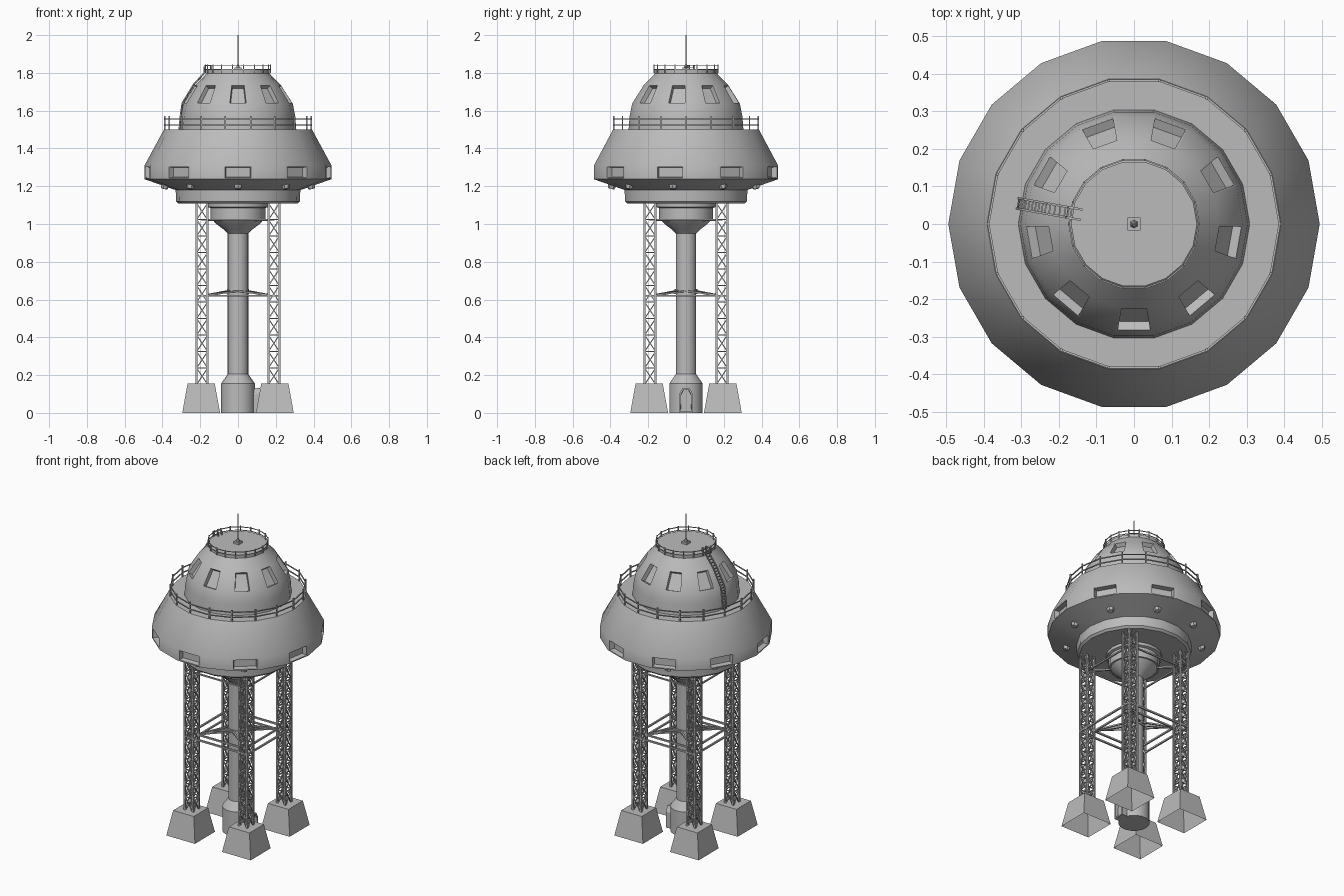
import bpy, bmesh, math
from mathutils import Vector

cube = bpy.data.objects.get("Cube")
if cube:
    bpy.data.objects.remove(cube, do_unlink=True)

SIDES = 18
grey = bpy.data.materials.new("plain_grey")
grey.use_nodes = True
grey.diffuse_color = (0.5, 0.5, 0.5, 1)
grey.node_tree.nodes["Principled BSDF"].inputs["Base Color"].default_value = (0.5, 0.5, 0.5, 1)


def finish(name, bm, smooth=False, fix_normals=True):
    if fix_normals:
        bmesh.ops.recalc_face_normals(bm, faces=bm.faces)
    mesh = bpy.data.meshes.new(name)
    bm.to_mesh(mesh)
    bm.free()
    mesh.materials.append(grey)
    ob = bpy.data.objects.new(name, mesh)
    bpy.context.collection.objects.link(ob)
    if smooth:
        bpy.ops.object.select_all(action='DESELECT')
        ob.select_set(True)
        bpy.context.view_layer.objects.active = ob
        bpy.ops.object.shade_smooth_by_angle(angle=math.radians(30))
    return ob


def polar(r, deg, z):
    a = math.radians(deg)
    return Vector((r * math.cos(a), r * math.sin(a), z))


def bar(bm, p, q, r, sides=4, r2=None):
    """Closed straight bar between two points."""
    p, q = Vector(p), Vector(q)
    rot = (q - p).to_track_quat('Z', 'Y')
    rings = []
    for end, rad in ((p, r), (q, r if r2 is None else r2)):
        rings.append([bm.verts.new(end + rot @ polar(rad, 360 * (i + .5) / sides, 0))
                      for i in range(sides)])
    low, high = rings
    for i in range(sides):
        j = (i + 1) % sides
        bm.faces.new((low[i], low[j], high[j], high[i]))
    bm.faces.new(low[::-1])
    bm.faces.new(high)


def lathe(name, profile, windows=None):
    """Turned shape, closed at both ends; windows maps a band to its settings."""
    bm = bmesh.new()
    rings = [[bm.verts.new(polar(r, 360 * i / SIDES, z)) for i in range(SIDES)]
             for r, z in profile]
    panes = {}
    for k in range(len(rings) - 1):
        for i in range(SIDES):
            j = (i + 1) % SIDES
            f = bm.faces.new((rings[k][i], rings[k][j], rings[k + 1][j], rings[k + 1][i]))
            if windows and k in windows and i % 2:
                panes.setdefault(k, []).append(f)
    bm.faces.new(rings[0][::-1])
    bm.faces.new(rings[-1])
    bmesh.ops.recalc_face_normals(bm, faces=bm.faces)
    # recessed windows on every other side
    for k, faces in panes.items():
        border, squeeze, depth, slope = windows[k]
        bmesh.ops.inset_individual(bm, faces=faces, thickness=border)
        for f in faces:
            c = f.calc_center_median()
            side = Vector((-c.y, c.x, 0)).normalized()
            for v in f.verts:
                v.co -= side * (v.co - c).dot(side) * squeeze
        bm.normal_update()
        bmesh.ops.inset_individual(bm, faces=faces, thickness=slope, depth=-depth)
    return finish(name, bm, smooth=True, fix_normals=False)


# Main saucer with rim windows
lathe("saucer_body", [(.315, 1.108), (.328, 1.12), (.33, 1.18), (.495, 1.237),
                      (.495, 1.31), (.392, 1.5), (.30, 1.5)],
      {3: (.01, .14, .03, .006)})

# Upper dome with slanted windows and roof
lathe("upper_dome", [(.309, 1.495), (.303, 1.57), (.29, 1.637), (.226, 1.737),
                     (.175, 1.787), (.168, 1.797), (.168, 1.815)],
      {2: (.007, .04, .025, .005)})

# Central column, with flared foot and bowl below the saucer
lathe("central_column", [(.09, 0), (.09, .155), (.055, .205), (.055, .95), (.075, .97),
                         (.115, 1.0), (.135, 1.022), (.145, 1.022), (.145, 1.085),
                         (.16, 1.09), (.16, 1.112)])

# Hexagonal lamps beneath the rim
bm = bmesh.new()
for k in range(9):
    ang = -90 + 40 * k
    bar(bm, polar(.39, ang, 1.212), polar(.397, ang, 1.186), .025, 6, .017)
finish("underside_lamps", bm)


# Guard rails
def railing(name, radius, base, top, heights, thick):
    bm = bmesh.new()
    for i in range(SIDES):
        a, b = 360 * i / SIDES, 360 * (i + 1) / SIDES
        bar(bm, polar(radius, a, base), polar(radius, a, top), thick)
        for z in heights:
            bar(bm, polar(radius, a, z), polar(radius, b, z), thick * .8)
    finish(name, bm)


railing("deck_railing", .388, 1.498, 1.572, (1.525, 1.557), .005)
railing("roof_railing", .173, 1.80, 1.845, (1.818, 1.838), .0035)

# Ladder over the dome
bm = bmesh.new()
across = polar(.014, 80, 0)
path = [polar(r, 170, z) for r, z in ((.314, 1.5), (.308, 1.57), (.298, 1.64), (.235, 1.742),
                                      (.18, 1.80), (.178, 1.84), (.145, 1.84), (.145, 1.812))]
for n, (p, q) in enumerate(zip(path, path[1:])):
    for s in (-1, 1):
        bar(bm, p + across * s, q + across * s, .004)
    steps = max(1, round((q - p).length / .018))
    if n < 5:
        for t in range(steps):
            m = p.lerp(q, (t + .5) / steps)
            bar(bm, m - across, m + across, .0028)
finish("dome_ladder", bm)

# Antenna on a square base
bm = bmesh.new()
bar(bm, (0, 0, 1.812), (0, 0, 1.828), .025)
bar(bm, (0, 0, 1.828), (0, 0, 1.845), .011, 6, .006)
bar(bm, (0, 0, 1.84), (0, 0, 2.0), .004, 6, .003)
finish("antenna", bm)

# Lattice towers and their footings
CENTRE, HALF, BAYS = .19, .029, 11
FOOT, TOP = .15, 1.11
corners = [(1, 1), (-1, 1), (-1, -1), (1, -1)]
for n, (sx, sy) in enumerate(corners):
    cx, cy = sx * CENTRE, sy * CENTRE
    legs = [Vector((cx + a * HALF, cy + b * HALF, 0)) for a, b in corners]
    bm = bmesh.new()
    for i, leg in enumerate(legs):
        nxt = legs[(i + 1) % 4]
        bar(bm, leg + Vector((0, 0, FOOT)), leg + Vector((0, 0, TOP)), .007)
        for k in range(BAYS):
            lo = Vector((0, 0, FOOT + (TOP - FOOT) * k / BAYS))
            hi = Vector((0, 0, FOOT + (TOP - FOOT) * (k + 1) / BAYS))
            bar(bm, leg + lo, nxt + hi, .0038)
            bar(bm, nxt + lo, leg + hi, .0038)
            bar(bm, leg + hi, nxt + hi, .0038)
    finish(f"lattice_tower_{n + 1}", bm)

    # footing: tapered block, open underneath
    bm = bmesh.new()
    fx, fy = sx * .195, sy * .195
    low = [bm.verts.new((fx + a * .1, fy + b * .1, 0)) for a, b in corners]
    high = [bm.verts.new((fx + a * .072, fy + b * .072, .155)) for a, b in corners]
    for i in range(4):
        j = (i + 1) % 4
        bm.faces.new((low[i], low[j], high[j], high[i]))
    bm.faces.new(high)
    finish(f"footing_{n + 1}", bm, fix_normals=False)

# Braces between the towers and to the column
bm = bmesh.new()
for n, (sx, sy) in enumerate(corners):
    tx, ty = corners[(n + 1) % 4]
    for off in (CENTRE - HALF, CENTRE + HALF):
        bar(bm, (sx * off, sy * off, .62), (tx * off, ty * off, .62), .007)
    bar(bm, (sx * CENTRE, sy * CENTRE, 1.022), (tx * CENTRE, ty * CENTRE, 1.022), .006)
    inner = CENTRE - HALF
    for z0, z1 in ((.62, .645), (1.022, 1.022)):
        bar(bm, (sx * inner, sy * inner, z0), (sx * .035, sy * .035, z1), .007)
    # sloped ties from each tower to the middle of the column sides
    mid = Vector((sx + tx, sy + ty, 0)) * .5
    for ex, ey in ((sx, sy), (tx, ty)):
        bar(bm, (ex * inner, ey * inner, .625), mid * .055 + Vector((0, 0, .645)), .006)
bar(bm, (0, 0, .63), (0, 0, .655), .06, SIDES)
finish("tower_braces", bm)

# Entrance porch with recessed door
bm = bmesh.new()
outline = [(-.036, 0), (.036, 0), (.036, .1), (.018, .133), (-.018, .133), (-.036, .1)]
back = [bm.verts.new((.06, y, z)) for y, z in outline]
front = [bm.verts.new((.116, y, z)) for y, z in outline]
for i in range(6):
    j = (i + 1) % 6
    bm.faces.new((back[i], back[j], front[j], front[i]))
bm.faces.new(back[::-1])
door = bm.faces.new(front)
bmesh.ops.recalc_face_normals(bm, faces=bm.faces)
bmesh.ops.inset_individual(bm, faces=[door], thickness=.01)
bmesh.ops.inset_individual(bm, faces=[door], thickness=.001, depth=-.02)
finish("entrance_porch", bm, fix_normals=False)
